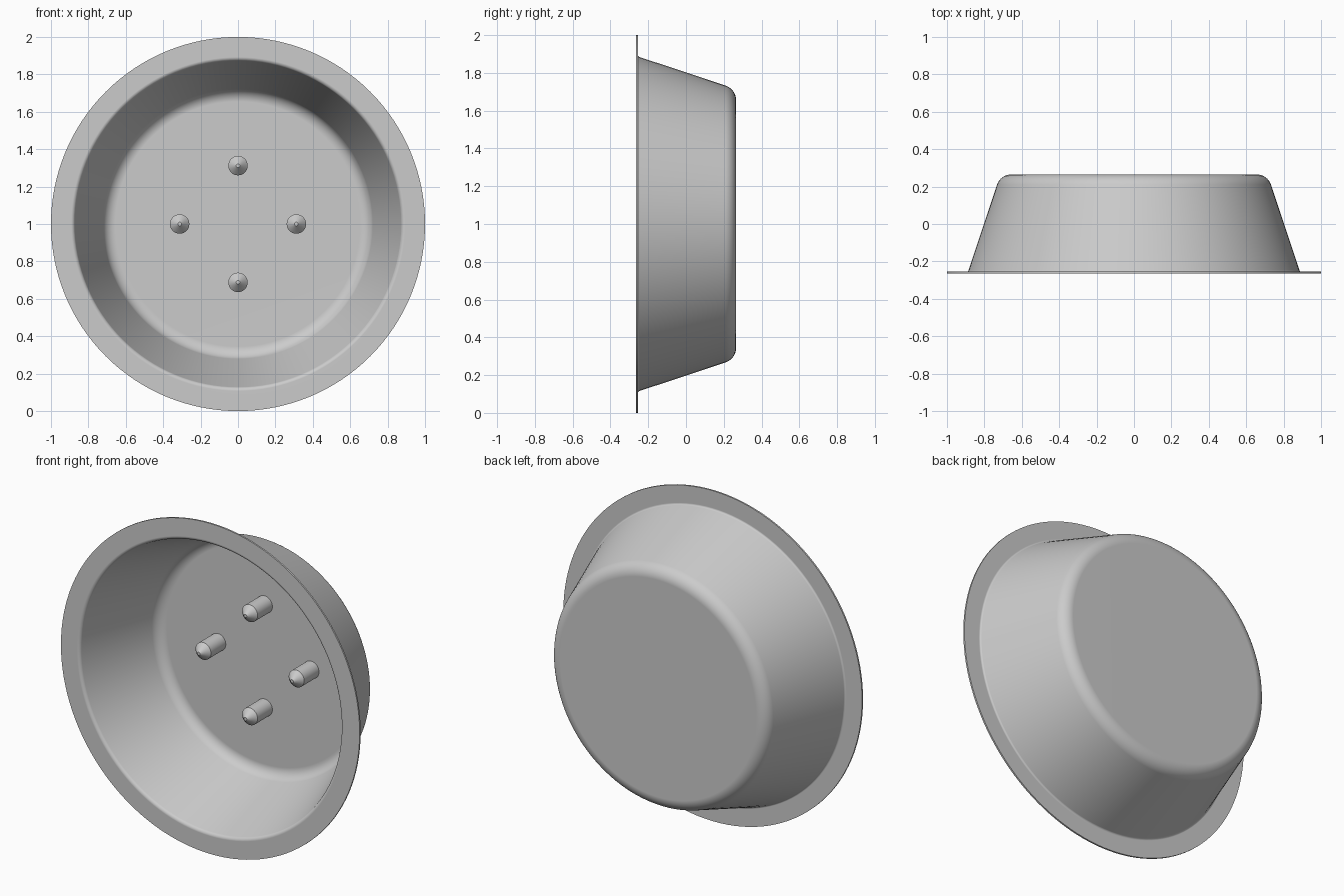
import bpy
import bmesh
import math
from mathutils import Vector, Matrix

cube = bpy.data.objects.get("Cube")
if cube:
    bpy.data.objects.remove(cube, do_unlink=True)

# Single grey finish
grey = bpy.data.materials.new("plain grey")
grey.use_nodes = True
colour = (0.6, 0.6, 0.6, 1)
grey.diffuse_color = colour
grey.node_tree.nodes["Principled BSDF"].inputs["Base Color"].default_value = colour


def rounded(corners, steps=8):
    """Turn (radius, depth, fillet) corners into a profile with round fillets."""
    points = []
    for i, (r, y, fillet) in enumerate(corners):
        p = Vector((r, y))
        if not fillet:
            points.append(p)
            continue
        a = (Vector(corners[i - 1][:2]) - p).normalized()
        b = (Vector(corners[i + 1][:2]) - p).normalized()
        half = math.acos(a.dot(b)) / 2
        centre = p + (a + b).normalized() * fillet / math.sin(half)
        start = p + a * fillet / math.tan(half) - centre
        end = p + b * fillet / math.tan(half) - centre
        first = math.atan2(start.y, start.x)
        sweep = math.atan2(start.x * end.y - start.y * end.x, start.dot(end))
        for k in range(steps + 1):
            t = first + sweep * k / steps
            points.append(centre + fillet * Vector((math.cos(t), math.sin(t))))
    return points


def lathe(name, profile, segments, location):
    """Revolve a profile around the front-to-back axis."""
    bm = bmesh.new()
    verts = [bm.verts.new((p[0], p[1], 0)) for p in profile]
    edges = [bm.edges.new(pair) for pair in zip(verts, verts[1:])]
    bmesh.ops.spin(bm, geom=verts + edges, cent=(0, 0, 0), axis=(0, 1, 0),
                   angle=math.tau, steps=segments, use_merge=False)
    bmesh.ops.remove_doubles(bm, verts=bm.verts[:], dist=0.0002)
    bmesh.ops.recalc_face_normals(bm, faces=bm.faces[:])
    bmesh.ops.transform(bm, matrix=Matrix.Translation(location), verts=bm.verts[:])
    mesh = bpy.data.meshes.new(name)
    bm.to_mesh(mesh)
    bm.free()
    mesh.materials.append(grey)
    obj = bpy.data.objects.new(name, mesh)
    bpy.context.collection.objects.link(obj)
    bpy.ops.object.select_all(action="DESELECT")
    obj.select_set(True)
    bpy.context.view_layer.objects.active = obj
    bpy.ops.object.shade_smooth_by_angle(angle=math.radians(30))
    # Keep the large flat areas evenly shaded beside the fillets
    weighted = obj.modifiers.new("even shading", "WEIGHTED_NORMAL")
    weighted.keep_sharp = True


# Thin-walled tapered dish with a flat flange
back, floor, flange_back, front = 0.265, 0.255, -0.255, -0.265
dish = rounded([
    (0, back, 0),
    (0.714, back, 0.08),
    (0.887, flange_back, 0.012),
    (1, flange_back, 0),
    (1, front, 0),
    (0.877, front, 0.022),
    (0.705, floor, 0.07),
    (0, floor, 0),
])
lathe("dish", dish, 128, (0, 0, 1))

# Four pins with conical tips standing on the dish floor
pin = [(0, back - 0.005), (0.052, back - 0.005), (0.052, floor - 0.142),
       (0.01, floor - 0.185), (0, floor - 0.185)]
for name, x, z in (("top", 0, 1), ("bottom", 0, -1), ("left", 1, 0), ("right", -1, 0)):
    lathe(name + "_pin", pin, 32, (x * 0.312, 0, 1 + z * 0.312))
